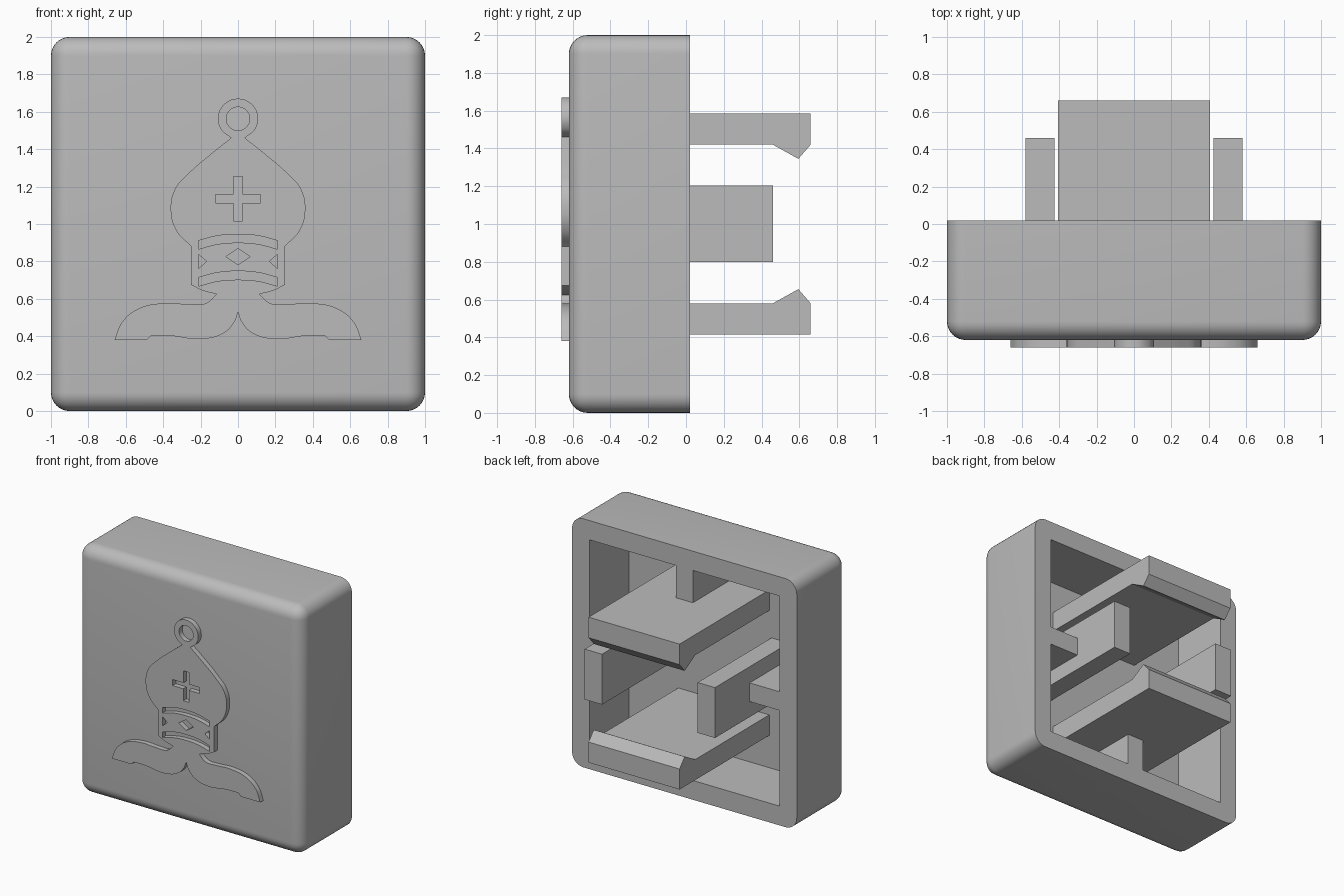
import bpy, bmesh
from math import sin, cos, radians, pi
from mathutils import Matrix, Vector

if "Cube" in bpy.data.objects:
    bpy.data.objects.remove(bpy.data.objects["Cube"])

GREY = (0.5, 0.5, 0.5, 1)
mat = bpy.data.materials.new("plain grey")
mat.use_nodes = True
mat.diffuse_color = GREY
mat.node_tree.nodes["Principled BSDF"].inputs["Base Color"].default_value = GREY

BACK, FRONT, FLOOR = 0.02, -0.62, -0.48   # y of rim, front face, cavity floor
INNER = 0.845                             # half width of the cavity
ROOT = FLOOR - 0.03                       # inner parts start inside the front wall


def finish(bm, name):
    bmesh.ops.recalc_face_normals(bm, faces=bm.faces)
    mesh = bpy.data.meshes.new(name)
    bm.to_mesh(mesh)
    bm.free()
    mesh.materials.append(mat)
    obj = bpy.data.objects.new(name, mesh)
    bpy.context.collection.objects.link(obj)
    return obj


def box_bm(lo, hi):
    lo, hi = Vector(lo), Vector(hi)
    bm = bmesh.new()
    m = Matrix.Translation((lo + hi) / 2) @ Matrix.Diagonal((*(hi - lo), 1))
    bmesh.ops.create_cube(bm, size=1, matrix=m)
    return bm


def box(name, lo, hi):
    return finish(box_bm(lo, hi), name)


def activate(obj):
    bpy.ops.object.select_all(action='DESELECT')
    obj.select_set(True)
    bpy.context.view_layer.objects.active = obj


# Rounded case, hollowed from the back
bm = box_bm((-1, FRONT, 0), (1, BACK, 2))
edges = [e for e in bm.edges if any(v.co.y < BACK - 0.1 for v in e.verts)]
bmesh.ops.bevel(bm, geom=edges, offset=0.1, segments=8, profile=0.5, affect='EDGES')
case = finish(bm, "case")
cutter = box("cavity_cutter", (-INNER, FLOOR, 1 - INNER), (INNER, 0.3, 1 + INNER))
cutter.hide_render = True
mod = case.modifiers.new("cavity", 'BOOLEAN')
mod.operation, mod.object = 'DIFFERENCE', cutter
activate(case)
bpy.ops.object.modifier_apply(modifier="cavity")
bpy.data.objects.remove(cutter)
bpy.ops.object.shade_smooth_by_angle(angle=radians(30))

# Hooked clips, upper and lower; heights are measured from the middle
clip_profile = [(ROOT, 0.585), (0.66, 0.585), (0.66, 0.42),
                (0.595, 0.345), (0.46, 0.42), (ROOT, 0.42)]
for name, s in (("upper", 1), ("lower", -1)):
    bm = bmesh.new()
    face = bm.faces.new([bm.verts.new((-0.405, y, 1 + s * h)) for y, h in clip_profile])
    ext = bmesh.ops.extrude_face_region(bm, geom=[face])["geom"]
    bmesh.ops.translate(bm, vec=(0.81, 0, 0),
                        verts=[v for v in ext if isinstance(v, bmesh.types.BMVert)])
    finish(bm, name + "_clip")
    z0, z1 = sorted((1 + s * 0.585, 1 + s * INNER))
    box(name + "_rib", (-0.075, ROOT, z0), (0.075, BACK, z1))

# Side guide blocks with their ribs
for name, s in (("left", 1), ("right", -1)):
    x0, x1 = sorted((s * 0.425, s * 0.58))
    box(name + "_guide", (x0, ROOT, 0.8), (x1, 0.46, 1.205))
    x0, x1 = sorted((s * 0.58, s * INNER))
    box(name + "_rib", (x0, ROOT, 0.925), (x1, BACK, 1.075))

# Raised emblem: smooth (S) and corner (C) points on a filled curve
S, C = 'AUTO', 'VECTOR'
curve = bpy.data.curves.new("emblem", 'CURVE')
curve.dimensions, curve.fill_mode = '2D', 'BOTH'
curve.extrude, curve.resolution_u = 0.03, 8
curve.materials.append(mat)


def loop(points):
    sp = curve.splines.new('BEZIER')
    sp.bezier_points.add(len(points) - 1)
    sp.use_cyclic_u = True
    for bp, (x, z, kind) in zip(sp.bezier_points, points):
        bp.co = (x, z, 0)
        bp.handle_left_type = bp.handle_right_type = kind


def mirrored(half):
    """Close a right half that starts and ends on the centre line."""
    return half + [(-x, z, k) for x, z, k in half[-2:0:-1]]


RING_Z = 1.563
ring = [(0.107 * cos(radians(a)), RING_Z + 0.107 * sin(radians(a)), S)
        for a in (50, 10, -30)]
loop(mirrored([(0, RING_Z + 0.107, S)] + ring + [
    # head and collar
    (0.037, 1.46, C), (0.15, 1.37, S), (0.26, 1.275, S), (0.335, 1.19, S),
    (0.36, 1.08, S), (0.33, 0.965, S), (0.25, 0.88, C), (0.25, 0.675, C),
    (0.19, 0.645, S), (0.115, 0.625, C),
    # foot
    (0.17, 0.577, S), (0.27, 0.572, S), (0.39, 0.577, S), (0.53, 0.548, S),
    (0.62, 0.475, S), (0.66, 0.38, C), (0.487, 0.38, C), (0.465, 0.403, C),
    (0.36, 0.402, S), (0.2, 0.385, S), (0.08, 0.415, S), (0.02, 0.475, S),
    (0, 0.53, C)]))

# Ring hole
loop([(0.062 * cos(i * pi / 4), RING_Z + 0.062 * sin(i * pi / 4), S) for i in range(8)])
# Cross
a, b, cz = 0.024, 0.12, 1.135
loop(mirrored([(0, cz + b, C), (a, cz + b, C), (a, cz + a, C), (b, cz + a, C),
               (b, cz - a, C), (a, cz - a, C), (a, cz - b, C), (0, cz - b, C)]))
# Curved bands
for top, low in ((0.945, 0.9), (0.748, 0.702)):
    loop(mirrored([(0, top, S), (0.11, top - 0.008, S), (0.21, top - 0.034, C),
                   (0.21, low - 0.034, C), (0.11, low - 0.008, S), (0, low, S)]))
# Diamond and side triangles
loop([(0, 0.868, C), (0.065, 0.825, C), (0, 0.782, C), (-0.065, 0.825, C)])
for s in (1, -1):
    loop([(s * 0.21, 0.837, C), (s * 0.21, 0.763, C), (s * 0.168, 0.8, C)])

emblem = bpy.data.objects.new("emblem", curve)
bpy.context.collection.objects.link(emblem)
emblem.location.y = -0.63
emblem.rotation_euler.x = pi / 2
activate(emblem)
bpy.ops.object.convert(target='MESH')
bpy.ops.object.shade_smooth_by_angle(angle=radians(30))
